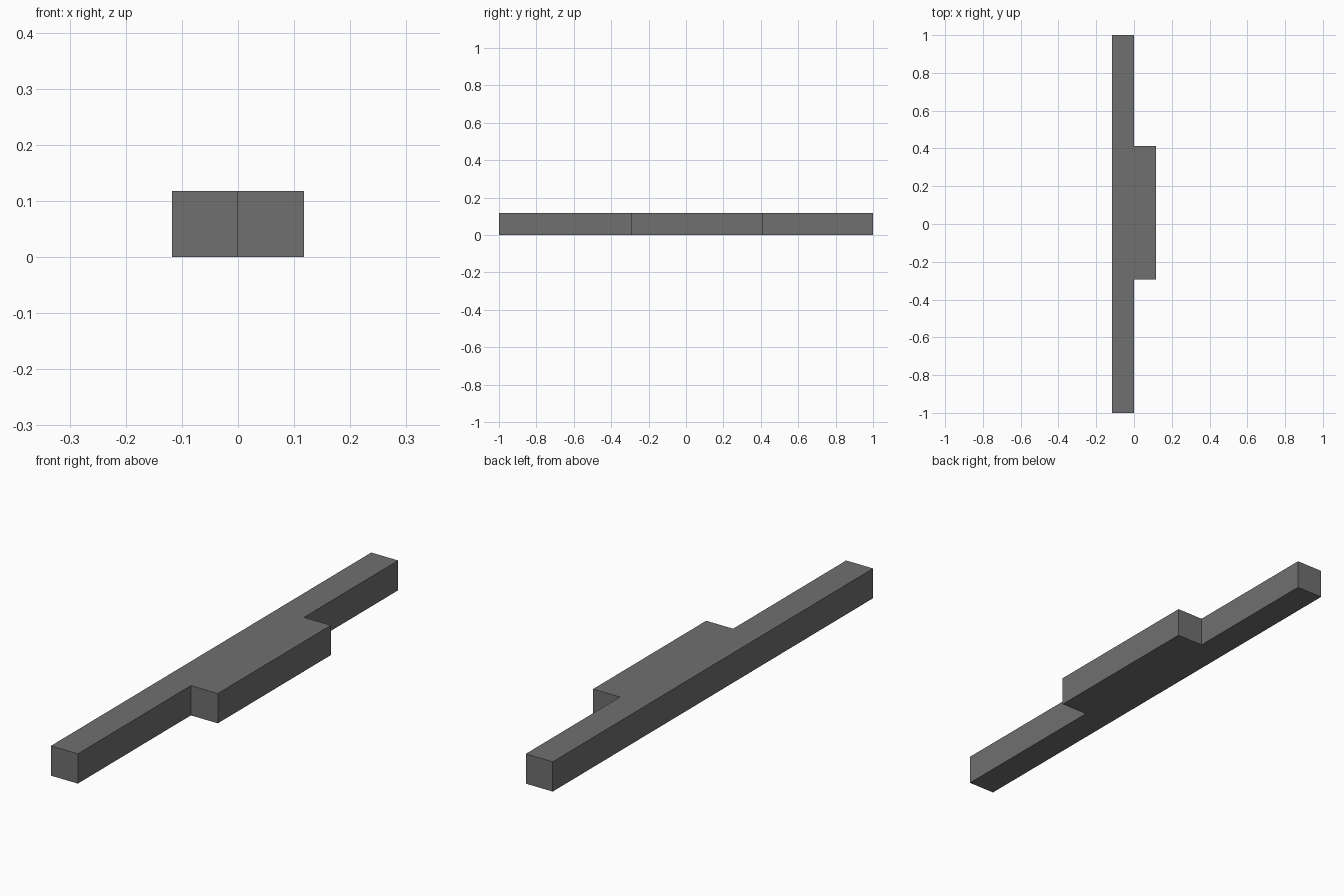
import bpy, bmesh

if "Cube" in bpy.data.objects:
    bpy.data.objects.remove(bpy.data.objects["Cube"])

U = 2 / 17  # module: the bar is 17 units long, 1 unit wide and tall

grey = bpy.data.materials.new("dark grey")
grey.diffuse_color = (0.16, 0.16, 0.16, 1)
grey.use_nodes = True
grey.node_tree.nodes["Principled BSDF"].inputs["Base Color"].default_value = grey.diffuse_color

# Plan outline: long bar on the left with a six-unit side block on the right
y0, y1 = -1 + 6 * U, -1 + 12 * U
outline = [(-U, -1), (0, -1), (0, y0), (U, y0), (U, y1), (0, y1), (0, 1), (-U, 1)]

# Extrude the outline up from the ground
bm = bmesh.new()
base = bm.faces.new([bm.verts.new((x, y, 0)) for x, y in outline])
top = bmesh.ops.extrude_face_region(bm, geom=[base], use_keep_orig=True)["geom"]
bmesh.ops.translate(bm, vec=(0, 0, U), verts=[v for v in top if isinstance(v, bmesh.types.BMVert)])
bmesh.ops.recalc_face_normals(bm, faces=bm.faces)

mesh = bpy.data.meshes.new("stepped_bar")
bm.to_mesh(mesh)
bm.free()
mesh.materials.append(grey)
bpy.context.collection.objects.link(bpy.data.objects.new("stepped_bar", mesh))
